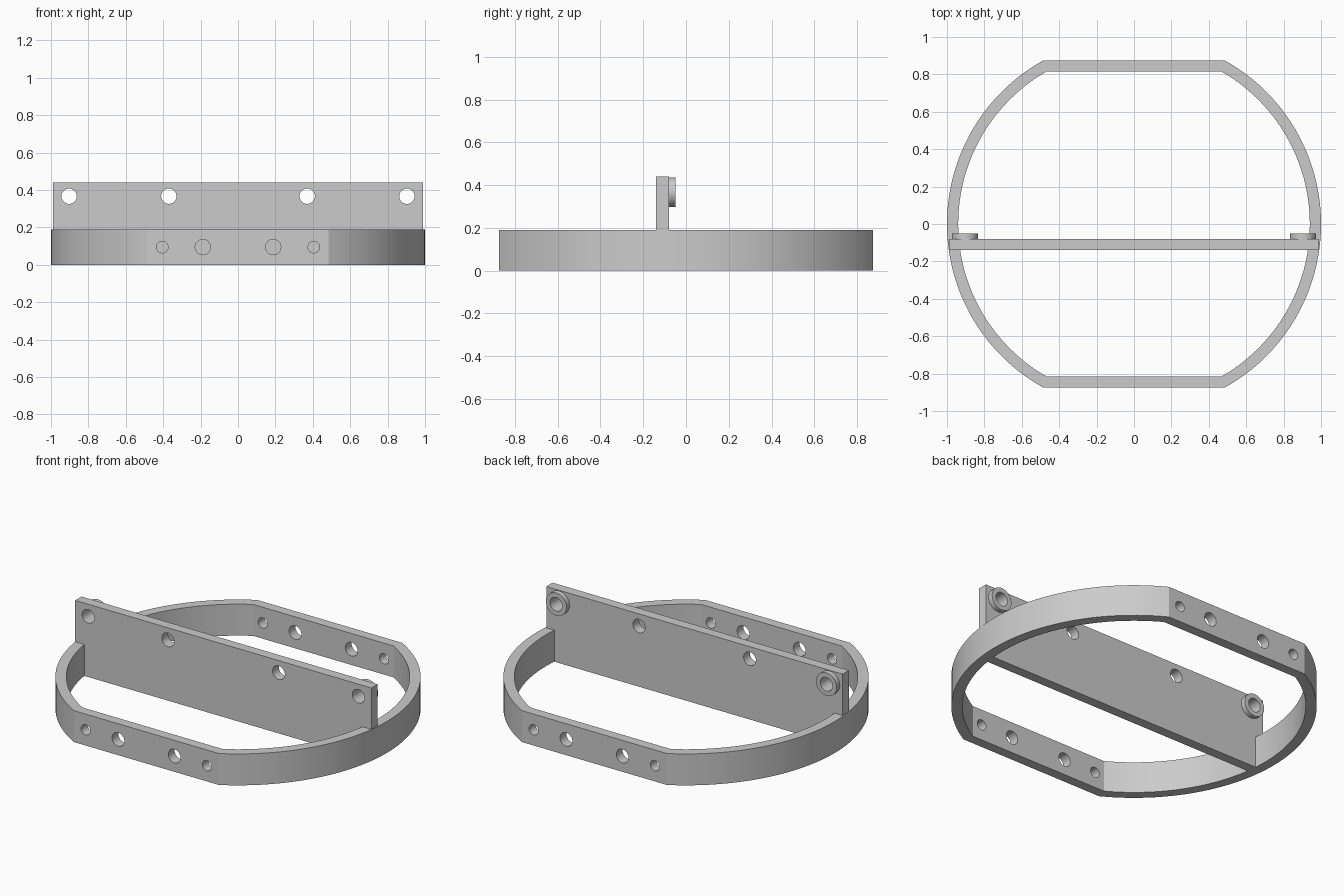
import bpy, bmesh, math
from mathutils import Matrix

cube = bpy.data.objects.get("Cube")
if cube:
    bpy.data.objects.remove(cube, do_unlink=True)

RING_H, THICK, FLAT_Y = 0.19, 0.06, 0.875
PLATE_Y, PLATE_TOP, HOLE_Z = -0.11, 0.44, 0.367

grey = bpy.data.materials.new("plain grey")
grey.use_nodes = True
color = (0.6, 0.6, 0.6, 1)
grey.diffuse_color = color
grey.node_tree.nodes["Principled BSDF"].inputs["Base Color"].default_value = color


def make_object(name, bm):
    bmesh.ops.recalc_face_normals(bm, faces=bm.faces)
    mesh = bpy.data.meshes.new(name)
    bm.to_mesh(mesh)
    bm.free()
    mesh.materials.append(grey)
    obj = bpy.data.objects.new(name, mesh)
    bpy.context.collection.objects.link(obj)
    return obj


def add_cylinder(bm, x, y, z, radius, depth):
    """Cylinder lying along y."""
    place = Matrix.Translation((x, y, z)) @ Matrix.Rotation(math.pi / 2, 4, 'X')
    bmesh.ops.create_cone(bm, cap_ends=True, segments=40, radius1=radius,
                          radius2=radius, depth=depth, matrix=place)


def drill(obj, holes):
    """Cut (x, y, z, radius, depth) holes, then smooth the round faces."""
    bm = bmesh.new()
    for hole in holes:
        add_cylinder(bm, *hole)
    cutter = make_object(obj.name + "_cutter", bm)
    cutter.hide_render = True
    mod = obj.modifiers.new("holes", 'BOOLEAN')
    mod.operation, mod.solver, mod.object = 'DIFFERENCE', 'EXACT', cutter
    bpy.ops.object.select_all(action='DESELECT')
    bpy.context.view_layer.objects.active = obj
    obj.select_set(True)
    bpy.ops.object.modifier_apply(modifier=mod.name)
    bpy.data.objects.remove(cutter, do_unlink=True)
    bpy.ops.object.shade_smooth_by_angle(angle=math.radians(20))


def flattened_circle(radius, flat_y, steps=48):
    """Circle outline with its front and back cut off straight."""
    end = math.asin(flat_y / radius)
    side = [-end + 2 * end * i / steps for i in range(steps + 1)]
    angles = side + [a + math.pi for a in side]
    return [(radius * math.cos(a), radius * math.sin(a)) for a in angles]


# Ring with flat front and back
bm = bmesh.new()
outer = flattened_circle(1, FLAT_Y)
inner = flattened_circle(1 - THICK, FLAT_Y - THICK)
loops = [[bm.verts.new((x, y, z)) for x, y in outline]
         for outline, z in ((outer, 0), (outer, RING_H), (inner, RING_H), (inner, 0))]
count = len(outer)
for k in range(4):
    a, b = loops[k], loops[(k + 1) % 4]
    for i in range(count):
        j = (i + 1) % count
        bm.faces.new((a[i], a[j], b[j], b[i]))
ring = make_object("ring", bm)
drill(ring, [(side * x, end * (FLAT_Y - THICK / 2), RING_H / 2, r, 0.2)
             for x, r in ((0.405, 0.031), (0.188, 0.041))
             for side in (-1, 1) for end in (-1, 1)])

# Upright cross plate
bm = bmesh.new()
bmesh.ops.create_cube(bm, size=1, matrix=Matrix.Translation((0, PLATE_Y, PLATE_TOP / 2))
                      @ Matrix.Diagonal((1.98, THICK, PLATE_TOP, 1)))
plate = make_object("cross_plate", bm)
drill(plate, [(side * x, PLATE_Y, HOLE_Z, 0.041, 0.2)
              for x in (0.903, 0.37) for side in (-1, 1)])

# Round bosses behind the outer plate holes
for name, side in (("left_boss", 1), ("right_boss", -1)):
    bm = bmesh.new()
    add_cylinder(bm, side * 0.903, -0.065, HOLE_Z, 0.069, 0.03)
    boss = make_object(name, bm)
    drill(boss, [(side * 0.903, -0.065, HOLE_Z, 0.041, 0.2)])
